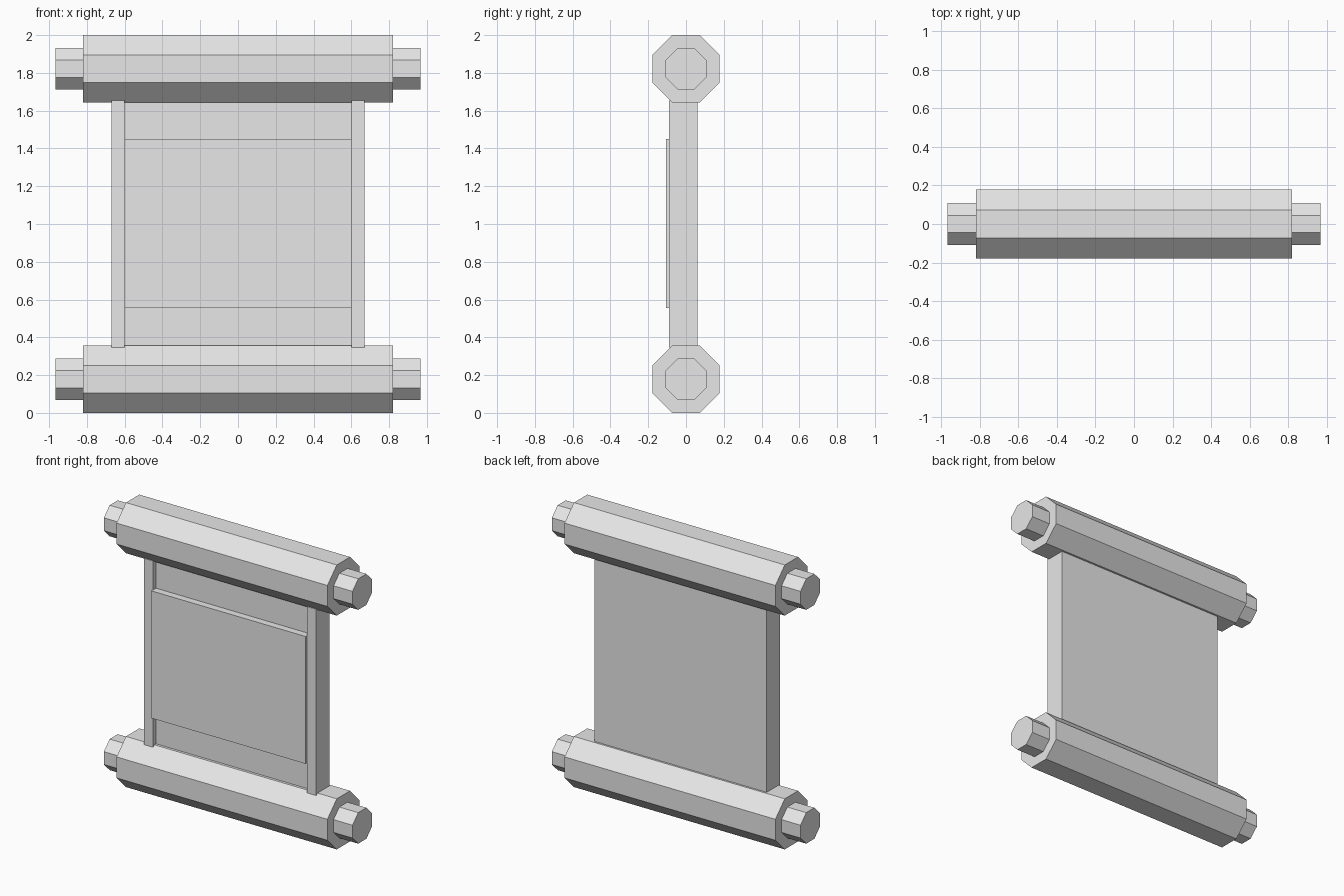
import bpy, bmesh, math

if "Cube" in bpy.data.objects:
    bpy.data.objects.remove(bpy.data.objects["Cube"])

grey = bpy.data.materials.new("plain grey")
grey.diffuse_color = (0.8, 0.8, 0.8, 1)
grey.use_nodes = True
grey.node_tree.nodes["Principled BSDF"].inputs["Base Color"].default_value = grey.diffuse_color


def prism(name, profile, place, depth):
    """Extrude a closed 2D profile; place maps each 2D point into space."""
    bm = bmesh.new()
    face = bm.faces.new([bm.verts.new(place(u, v)) for u, v in profile])
    ext = bmesh.ops.extrude_face_region(bm, geom=[face])
    bmesh.ops.translate(bm, vec=depth,
                        verts=[g for g in ext["geom"] if isinstance(g, bmesh.types.BMVert)])
    bmesh.ops.recalc_face_normals(bm, faces=bm.faces)
    mesh = bpy.data.meshes.new(name)
    bm.to_mesh(mesh)
    bm.free()
    mesh.materials.append(grey)
    obj = bpy.data.objects.new(name, mesh)
    bpy.context.collection.objects.link(obj)
    return obj


def octagon_bar(name, x0, x1, z, apothem):
    """Eight-sided bar along x with a flat side on top."""
    r = apothem / math.cos(math.pi / 8)
    angles = [math.pi / 8 + i * math.pi / 4 for i in range(8)]
    ring = [(r * math.cos(a), r * math.sin(a)) for a in angles]
    prism(name, ring, lambda u, v: (x0, u, z + v), (x1 - x0, 0, 0))


# Rollers with a smaller knob on each end
for level, z in (("lower", 0.178), ("upper", 1.822)):
    octagon_bar(level + "_roller", -0.82, 0.82, z, 0.178)
    for side, s in (("left", -1), ("right", 1)):
        octagon_bar(f"{level}_{side}_knob", s * 0.82, s * 0.967, z, 0.109)

# Sheet with raised side borders, flush at the back
back, front, recess = 0.06, -0.09, -0.055
sheet = [(-0.67, back), (-0.67, front), (-0.6, front), (-0.6, recess),
         (0.6, recess), (0.6, front), (0.67, front), (0.67, back)]
prism("bordered_sheet", sheet, lambda u, v: (u, v, 0.345), (0, 0, 1.31))

# Raised panel between the borders
panel = [(-0.6, recess), (-0.6, -0.105), (0.6, -0.105), (0.6, recess)]
prism("raised_panel", panel, lambda u, v: (u, v, 0.555), (0, 0, 0.895))
